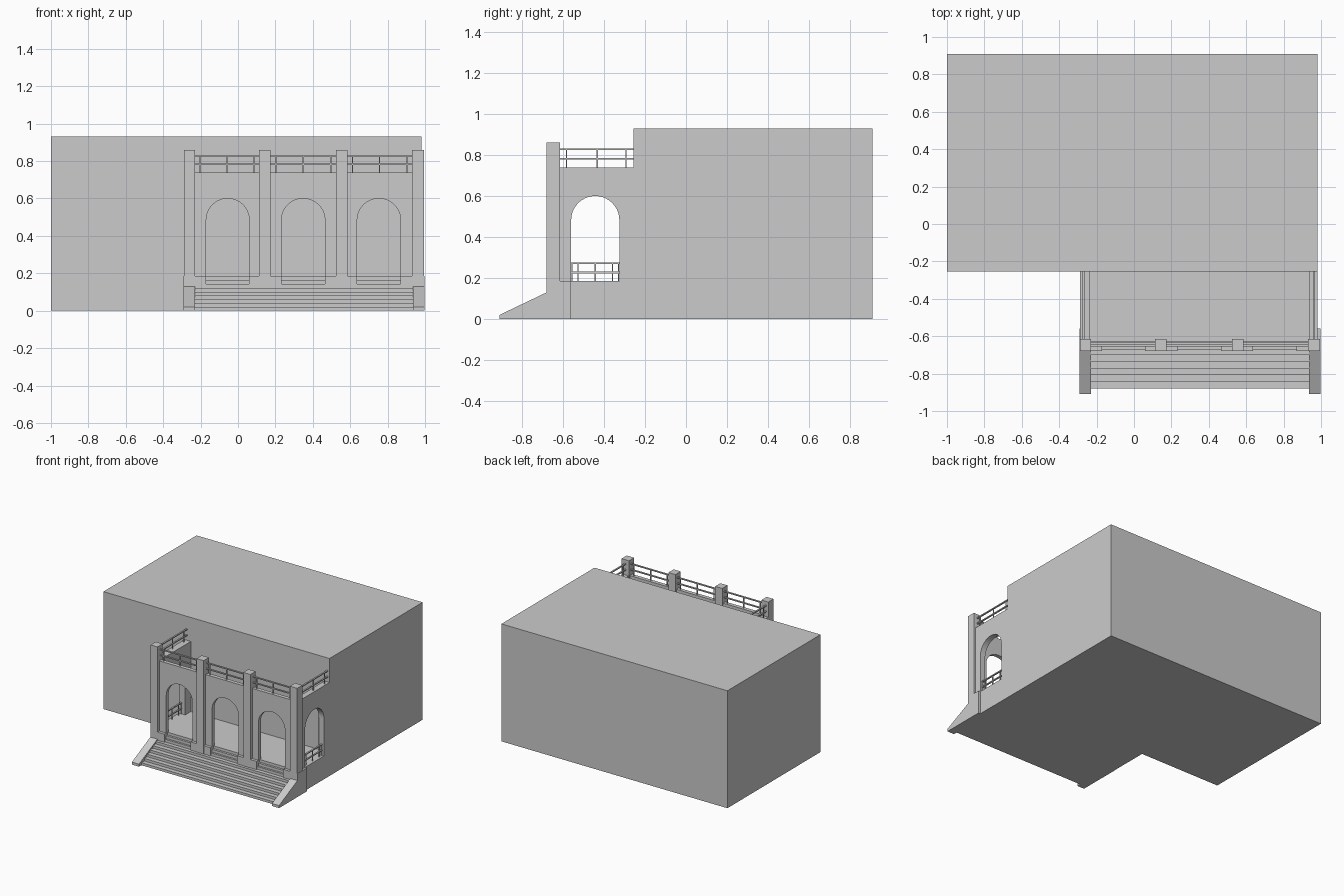
import bpy, bmesh, math

if "Cube" in bpy.data.objects:
    bpy.data.objects.remove(bpy.data.objects["Cube"])


def prism(name, profile, axis, a, b):
    """Extrude a (u, z) profile along x or y from a to b."""
    bm = bmesh.new()
    co = (lambda u, z: (a, u, z)) if axis == 'x' else (lambda u, z: (u, a, z))
    face = bm.faces.new([bm.verts.new(co(u, z)) for u, z in profile])
    ext = bmesh.ops.extrude_face_region(bm, geom=[face])
    verts = [g for g in ext['geom'] if isinstance(g, bmesh.types.BMVert)]
    shift = (b - a, 0, 0) if axis == 'x' else (0, b - a, 0)
    bmesh.ops.translate(bm, vec=shift, verts=verts)
    bmesh.ops.recalc_face_normals(bm, faces=bm.faces)
    mesh = bpy.data.meshes.new(name)
    bm.to_mesh(mesh)
    bm.free()
    obj = bpy.data.objects.new(name, mesh)
    bpy.context.collection.objects.link(obj)
    return obj


def box(name, x0, x1, y0, y1, z0, z1):
    return prism(name, [(x0, z0), (x1, z0), (x1, z1), (x0, z1)], 'y', y0, y1)


def arched_profile(u0, u1, z0, z1, arches, crown, n=20):
    """Wall outline whose bottom edge is notched by round-headed openings."""
    pts = [(u0, z0)]
    for a, b in arches:
        r, c = (b - a) / 2, (a + b) / 2
        pts.append((a, z0))
        for i in range(n + 1):
            t = math.pi * (1 - i / n)
            pts.append((c + r * math.cos(t), crown - r + r * math.sin(t)))
        pts.append((b, z0))
    return pts + [(u1, z0), (u1, z1), (u0, z1)]


def railing(name, axis, u0, u1, line, z0, rails, posts, t=0.004):
    """Thin horizontal rails with upright posts along x or y."""
    def bar(label, a, b, za, zb, w):
        if axis == 'x':
            box(label, a, b, line - w, line + w, za, zb)
        else:
            box(label, line - w, line + w, a, b, za, zb)
    for z in rails:
        bar(name + "_rail", u0, u1, z - t, z + t, 0.006)
    for p in posts:
        bar(name + "_post", p - 0.003, p + 0.003, z0, rails[-1], 0.003)


FLOOR, LANDING, PARAPET, CROWN = 0.185, 0.12, 0.74, 0.60
BAYS = [(-0.17, 0.06), (0.232, 0.465), (0.637, 0.87)]
PILLARS = [(-0.29, -0.23), (0.113, 0.175), (0.523, 0.585), (0.93, 0.995)]
SIDE_ARCH = (-0.56, -0.325)

# Main building and porch floor
box("main_building", -1, 0.98, -0.255, 0.91, 0, 0.93)
box("porch_floor", -0.29, 0.98, -0.63, -0.25, 0, FLOOR)

# Arched porch walls
prism("front_arcade", arched_profile(-0.24, 0.94, FLOOR, PARAPET, BAYS, CROWN),
      'y', -0.655, -0.625)
for name, x0, x1 in (("left", -0.29, -0.235), ("right", 0.935, 0.98)):
    prism(name + "_arch_wall",
          arched_profile(-0.63, -0.25, FLOOR, PARAPET, [SIDE_ARCH], CROWN),
          'x', x0, x1)

# Pillars
for x0, x1 in PILLARS:
    box("pillar", x0, x1, -0.68, -0.615, 0, 0.86)

# Pedestals between the bays
edges = [-0.23] + [e for bay in BAYS for e in bay] + [0.935]
for x0, x1 in zip(edges[::2], edges[1::2]):
    box("pedestal", x0, x1, -0.678, -0.62, 0, FLOOR)

# Lower wide stair: one stepped profile
steps = 6
stair = [(-0.62, 0), (-0.88, 0)]
for i in range(steps):
    y, z = -0.88 + i * 0.036, LANDING * (i + 1) / steps
    stair += [(y, z), (y + 0.036 if i < steps - 1 else -0.62, z)]
prism("front_stairs", stair, 'x', -0.23, 0.935)

# Short steps up into each arch
for x0, x1 in BAYS:
    for i, y in enumerate((-0.67, -0.655, -0.638)):
        top = LANDING + (FLOOR - LANDING) * (i + 1) / 3
        box("arch_step", x0, x1, y, -0.62, LANDING - 0.01, top)

# Sloping cheek walls beside the stair
cheek = [(-0.91, 0), (-0.91, 0.02), (-0.68, 0.13), (-0.68, FLOOR),
         (-0.56, FLOOR), (-0.56, 0)]
prism("left_cheek_wall", cheek, 'x', -0.292, -0.23)
prism("right_cheek_wall", cheek, 'x', 0.935, 0.997)

# Balcony railings along the front
for (_, a), (b, _) in zip(PILLARS, PILLARS[1:]):
    railing("front_balcony", 'x', a, b, -0.64, PARAPET, (0.782, 0.828),
            (a + 0.027, (a + b) / 2, b - 0.027))

# Side railings: balcony and within the side arches
for side, x in (("left", -0.27), ("right", 0.962)):
    railing(side + "_balcony", 'y', -0.62, -0.25, x, PARAPET, (0.782, 0.828),
            (-0.583, -0.433, -0.293))
    railing(side + "_arch", 'y', *SIDE_ARCH, x, FLOOR, (0.227, 0.272),
            (-0.556, -0.527, -0.442, -0.358, -0.329))
